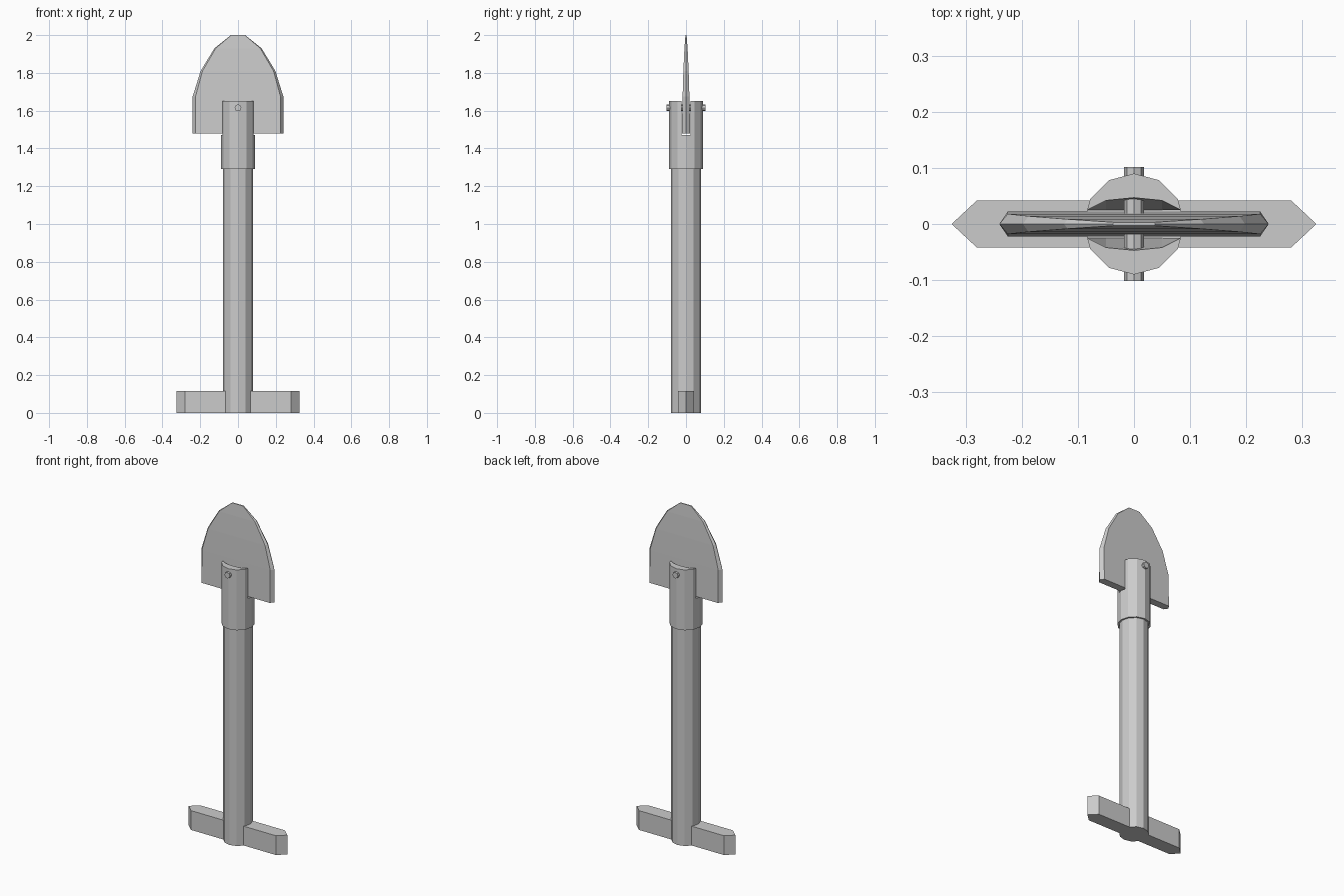
import bpy
import bmesh
import math

if "Cube" in bpy.data.objects:
    bpy.data.objects.remove(bpy.data.objects["Cube"])

grey = bpy.data.materials.new("plain grey")
grey.diffuse_color = (0.6, 0.6, 0.6, 1)
grey.use_nodes = True
grey.node_tree.nodes["Principled BSDF"].inputs["Base Color"].default_value = grey.diffuse_color


def loft(name, rings):
    """Join closed rings of equal length with quads and cap both ends."""
    bm = bmesh.new()
    loops = [[bm.verts.new(p) for p in ring] for ring in rings]
    n = len(loops[0])
    for a, b in zip(loops, loops[1:]):
        for i in range(n):
            j = (i + 1) % n
            bm.faces.new((a[i], a[j], b[j], b[i]))
    bm.faces.new(loops[0][::-1])
    bm.faces.new(loops[-1])
    bmesh.ops.recalc_face_normals(bm, faces=bm.faces)
    mesh = bpy.data.meshes.new(name)
    bm.to_mesh(mesh)
    bm.free()
    mesh.materials.append(grey)
    obj = bpy.data.objects.new(name, mesh)
    bpy.context.collection.objects.link(obj)
    return obj


def prism(name, outline, z0, z1):
    return loft(name, [[(x, y, z) for x, y in outline] for z in (z0, z1)])


def circle(r, n):
    return [(r * math.cos(2 * math.pi * i / n), r * math.sin(2 * math.pi * i / n))
            for i in range(n)]


# Shaft and the collar at its top
prism("shaft", circle(0.08, 12), 0, 1.30)
prism("collar", circle(0.09, 12), 1.29, 1.47)

# Crossbar grip with pointed ends
prism("crossbar", [(0.325, 0), (0.28, 0.042), (-0.28, 0.042),
                   (-0.325, 0), (-0.28, -0.042), (0.28, -0.042)], 0, 0.115)

# Two prongs holding the blade, their inner faces flaring outwards to the top
for side, name in ((-1, "front_prong"), (1, "back_prong")):
    outer = [(0.0833, 0.025)] + circle(0.09, 12)[1:6] + [(-0.0833, 0.025)]
    inner_x = (-0.05, 0, 0.05)
    flared = list(zip(inner_x, (0.042, 0.047, 0.042)))
    straight = [(x, 0.025) for x in inner_x]
    loft(name, [[(x, side * y, 1.47) for x, y in outer + straight],
                [(x, side * y, 1.65) for x, y in outer + flared]])

# Blade: hexagonal sections (half width, flat half width, half thickness, z)
sections = [(0.24, 0.225, 0.022, 1.48), (0.24, 0.225, 0.018, 1.675),
            (0.198, 0.188, 0.014, 1.81), (0.125, 0.118, 0.0085, 1.93),
            (0.038, 0.036, 0.003, 2.0)]
loft("blade", [[(w, 0, z), (f, t, z), (-f, t, z), (-w, 0, z), (-f, -t, z), (f, -t, z)]
               for w, f, t, z in sections])

# Pivot pin through prongs and blade
loft("pivot_pin", [[(x, y, 1.615 + z) for x, z in circle(0.018, 8)]
                   for y in (-0.102, 0.102)])
